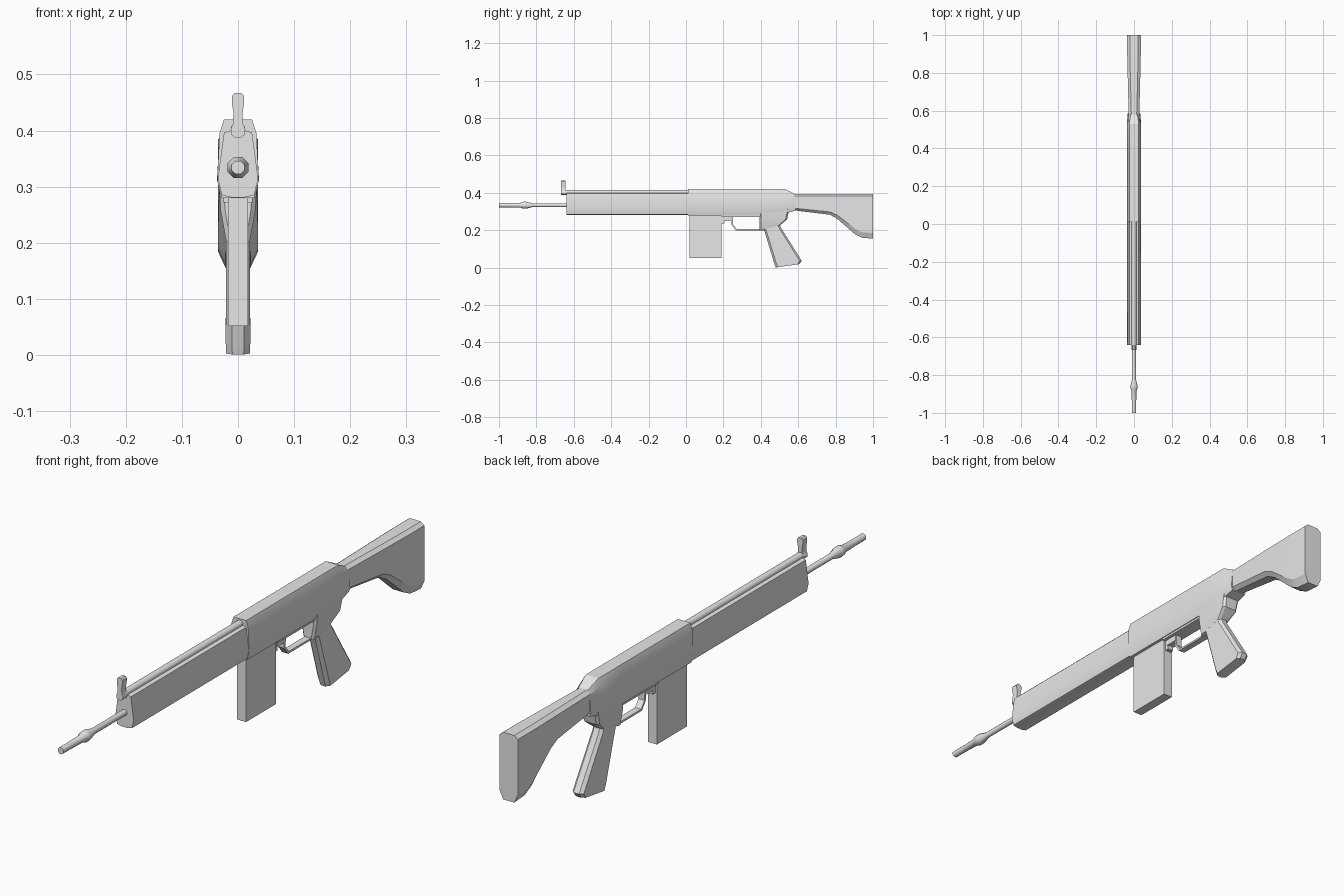
import bpy, bmesh, math

cube = bpy.data.objects.get("Cube")
if cube:
    bpy.data.objects.remove(cube)

# One plain grey for everything
grey = bpy.data.materials.new("light_grey")
grey.use_nodes = True
grey.diffuse_color = (0.8, 0.8, 0.8, 1)
grey.node_tree.nodes["Principled BSDF"].inputs["Base Color"].default_value = (0.8, 0.8, 0.8, 1)


def loft(name, rings, angle=25):
    """Skin a list of equal-length point rings and cap both ends."""
    bm = bmesh.new()
    loops = [[bm.verts.new(p) for p in ring] for ring in rings]
    n = len(loops[0])
    for a, b in zip(loops, loops[1:]):
        for i in range(n):
            j = (i + 1) % n
            bm.faces.new((a[i], a[j], b[j], b[i]))
    bm.faces.new(loops[0])
    bm.faces.new(loops[-1])
    bmesh.ops.recalc_face_normals(bm, faces=bm.faces)
    mesh = bpy.data.meshes.new(name)
    bm.to_mesh(mesh)
    bm.free()
    mesh.materials.append(grey)
    ob = bpy.data.objects.new(name, mesh)
    bpy.context.collection.objects.link(ob)
    bpy.ops.object.select_all(action='DESELECT')
    ob.select_set(True)
    bpy.context.view_layer.objects.active = ob
    bpy.ops.object.shade_smooth_by_angle(angle=math.radians(angle))
    return ob


def mirrored(half, y):
    """Closed ring at depth y from the +x half outline (x, z)."""
    return [(x, y, z) for x, z in half] + [(-x, y, z) for x, z in reversed(half)]


def octagon(y, top, bottom, width, cx, ct, cb):
    """Chamfered upright section."""
    return mirrored([(width - cx, top), (width, top - ct),
                     (width, bottom + cb), (width - cx, bottom)], y)


def flat_ring(w, front, back, c, zf, zb):
    """Chamfered level section, tilted from zf at the front to zb at the back."""
    pts = [(w - c, front), (w, front + c), (w, back - c), (w - c, back)]
    pts += [(-x, y) for x, y in reversed(pts)]
    return [(x, y, zf + (zb - zf) * (y - front) / (back - front)) for x, y in pts]


def tube(name, z, stations, sides=8):
    rings = []
    for y, r in stations:
        rings.append([(r * math.cos(math.tau * (i + 0.5) / sides), y,
                       z + r * math.sin(math.tau * (i + 0.5) / sides)) for i in range(sides)])
    return loft(name, rings, 50)


def box(name, w, y0, y1, z0, z1):
    return loft(name, [mirrored([(w, z1), (w, z0)], y) for y in (y0, y1)])


# Receiver with its sloped rear shoulder
body = [(0.025, 0.42), (0.033, 0.395), (0.037, 0.31), (0.029, 0.28)]
rear = [(0.017, 0.392), (0.028, 0.38), (0.034, 0.32), (0.029, 0.305)]
mid = body[:2] + [(0.037, 0.32), (0.031, 0.29)]
loft("receiver", [mirrored(body, 0.01), mirrored(body, 0.42),
                  mirrored(mid, 0.53), mirrored(rear, 0.585)])
box("receiver_floor", 0.026, 0.19, 0.42, 0.272, 0.29)

# Handguard and the tube along its top
guard = [(0.013, 0.4), (0.025, 0.396), (0.036, 0.315), (0.029, 0.285), (0.012, 0.281)]
loft("handguard", [mirrored(guard, y) for y in (-0.64, 0.015)])
tube("top_tube", 0.402, [(-0.655, 0.0135), (0.02, 0.0135)])

# Barrel with flared muzzle device
tube("barrel", 0.334, [(-1, 0.0125), (-0.95, 0.0125), (-0.885, 0.014), (-0.87, 0.02),
                       (-0.855, 0.02), (-0.82, 0.011), (-0.63, 0.011)])

# Front sight: a post with a rounded head
sight = [(0.006, 0.467), (0.011, 0.461), (0.011, 0.449), (0.008, 0.432),
         (0.009, 0.412), (0.013, 0.403), (0.012, 0.393), (0.006, 0.388)]
loft("front_sight", [mirrored(sight, y) for y in (-0.668, -0.643)])

# Stock: narrow neck, deep butt
loft("stock", [octagon(y, 0.395, b, w, 0.014, 0.011, c) for y, b, w, c in (
    (0.57, 0.307, 0.028, 0.012), (0.77, 0.283, 0.033, 0.015), (0.81, 0.26, 0.034, 0.02),
    (0.904, 0.178, 0.036, 0.03), (0.94, 0.16, 0.036, 0.03), (1.0, 0.155, 0.036, 0.03))])

# Magazine and its catch
box("magazine", 0.018, 0.02, 0.19, 0.052, 0.3)
box("magazine_catch", 0.012, 0.19, 0.205, 0.235, 0.28)
box("guard_front_mount", 0.014, 0.2, 0.25, 0.25, 0.28)

# Trigger guard: thin bent strip
strip = [((0.243, 0.275), (0.251, 0.275)), ((0.243, 0.229), (0.251, 0.231)),
         ((0.266, 0.2), (0.27, 0.207)), ((0.42, 0.2), (0.42, 0.207))]
loft("trigger_guard", [[(-0.012, *o), (0.012, *o), (0.012, *i), (-0.012, *i)]
                       for o, i in strip])

# Grip collar and raked pistol grip
loft("grip_collar", [flat_ring(0.034, 0.393, 0.552, 0.008, 0.31, 0.31),
                     flat_ring(0.031, 0.393, 0.54, 0.008, 0.258, 0.258),
                     flat_ring(0.021, 0.393, 0.5, 0.008, 0.2, 0.225)])
loft("pistol_grip", [flat_ring(0.02, 0.4, 0.5, 0.01, 0.24, 0.24),
                     flat_ring(0.021, 0.418, 0.507, 0.01, 0.2, 0.215),
                     flat_ring(0.022, 0.472, 0.619, 0.011, 0.022, 0.037),
                     flat_ring(0.021, 0.48, 0.606, 0.011, 0.001, 0.019)])
